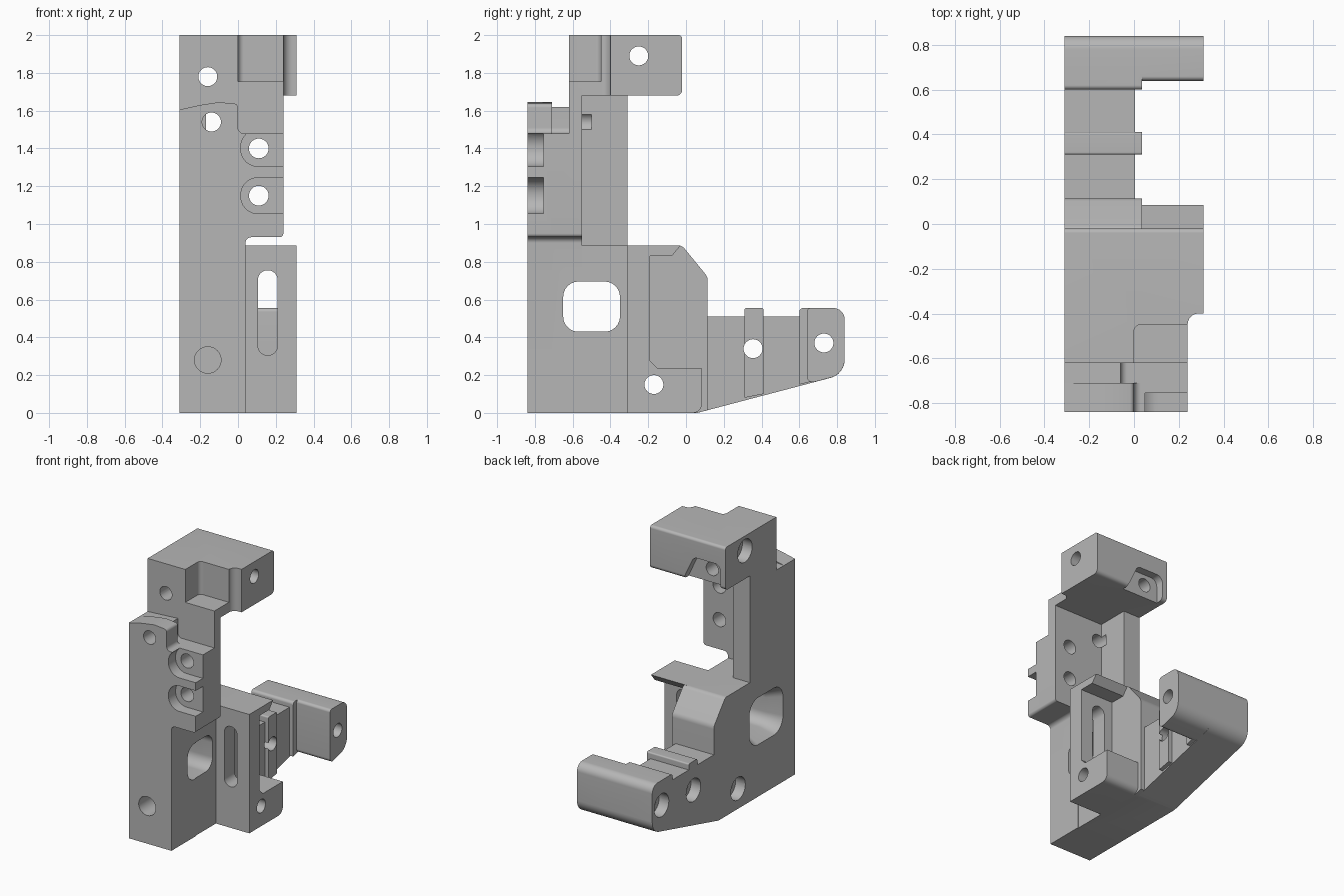
import bpy, bmesh, math
from mathutils import Vector

cube = bpy.data.objects.get("Cube")
if cube:
    bpy.data.objects.remove(cube, do_unlink=True)

grey = bpy.data.materials.new("plain grey")
grey.use_nodes = True
grey.diffuse_color = (0.47, 0.47, 0.47, 1)
grey.node_tree.nodes["Principled BSDF"].inputs["Base Color"].default_value = (0.47, 0.47, 0.47, 1)


def rounded(points, steps=8):
    """Outline with corners (u, v, optional radius) rounded into arcs."""
    out = []
    for i, corner in enumerate(points):
        p = Vector((corner[0], corner[1], 0))
        if len(corner) < 3:
            out.append(p)
            continue
        before, after = points[i - 1], points[(i + 1) % len(points)]
        d1 = (Vector((before[0], before[1], 0)) - p).normalized()
        d2 = (Vector((after[0], after[1], 0)) - p).normalized()
        half = d1.angle(d2) / 2
        r = corner[2]
        centre = p + (d1 + d2).normalized() * r / math.sin(half)
        a = p + d1 * r / math.tan(half) - centre
        b = p + d2 * r / math.tan(half) - centre
        out += [centre + a.lerp(b, k / steps).normalized() * r for k in range(steps + 1)]
    return out


def prism(axis, points, lo, hi, grow=1.0, name="solid"):
    """Extrude an outline along an axis; grow scales the low end."""
    outline = rounded(points)
    mid = sum(outline, Vector((0, 0, 0))) / len(outline)
    place = {"x": lambda u, v, w: (w, u, v),
             "y": lambda u, v, w: (u, w, v),
             "z": lambda u, v, w: (u, v, w)}[axis]
    bm = bmesh.new()
    ends = []
    for w, s in ((lo, grow), (hi, 1.0)):
        ring = [mid + (p - mid) * s for p in outline]
        ends.append([bm.verts.new(place(p.x, p.y, w)) for p in ring])
    for end in ends:
        bm.faces.new(end)
    for i in range(len(outline)):
        bm.faces.new((ends[0][i - 1], ends[0][i], ends[1][i], ends[1][i - 1]))
    bmesh.ops.recalc_face_normals(bm, faces=bm.faces)
    mesh = bpy.data.meshes.new(name)
    bm.to_mesh(mesh)
    bm.free()
    mesh.materials.append(grey)
    obj = bpy.data.objects.new(name, mesh)
    bpy.context.collection.objects.link(obj)
    return obj


def rect(u0, u1, v0, v1, *r):
    return [(u0, v0, *r), (u1, v0, *r), (u1, v1, *r), (u0, v1, *r)]


def box(x0, x1, y0, y1, z0, z1):
    return prism("z", rect(x0, x1, y0, y1), z0, z1)


def bore(axis, u, v, r, lo, hi):
    return prism(axis, rect(u - r, u + r, v - r, v + r, r * 0.99), lo, hi)


def combine(target, tool, operation):
    mod = target.modifiers.new("combine", "BOOLEAN")
    mod.operation = operation
    mod.solver = "EXACT"
    mod.object = tool
    bpy.ops.object.select_all(action="DESELECT")
    target.select_set(True)
    bpy.context.view_layer.objects.active = target
    bpy.ops.object.modifier_apply(modifier=mod.name)


L = -0.31   # outer side plane shared by every part
R = 0.31

# Front column: tall face with arched top, stepped flange, back plate and side wall
front_column = [
    prism("y", [(L, 0), (0.04, 0), (0.04, 0.93, 0.03), (0.24, 0.93, 0.02), (0.24, 1.48),
                (0, 1.48, 0.03), (0, 1.635, 0.02), (-0.1, 1.645), (-0.2, 1.63), (L, 1.605)],
          -0.84, -0.71),
    prism("y", [(L, 0), (0.04, 0), (0.04, 0.93, 0.03), (0.24, 0.93, 0.02), (0.24, 1.48),
                (-0.06, 1.48, 0.03), (-0.06, 1.62), (L, 1.605)], -0.71, -0.55),
    box(L, 0.24, -0.62, -0.55, 1.4, 1.72),
    box(L, -0.17, -0.62, -0.31, 0.8, 1.72),
]

# Lower block: chamfered body, slotted plate, foot and small top flange
lower_block = [
    prism("x", [(-0.55, 0), (0.06, 0), (0.115, 0.015), (0.115, 0.72, 0.06),
                (-0.02, 0.885, 0.04), (-0.55, 0.885)], L, 0.035),
    box(0, R, -0.31, -0.19, 0, 0.885),
    prism("x", [(-0.31, 0), (0.085, 0, 0.05), (0.085, 0.235), (-0.15, 0.235),
                (-0.19, 0.275), (-0.31, 0.275)], 0, R),
    prism("x", [(-0.31, 0.83), (-0.075, 0.83), (-0.03, 0.885), (-0.31, 0.885)], 0, R),
]

# Top block: stepped head with a corner pocket and its floor
top_block = [
    prism("z", [(L, -0.62), (0, -0.62), (0, -0.45, 0.03), (0.24, -0.45), (0.24, -0.4, 0.048),
                (R, -0.4), (R, -0.02), (L, -0.02)], 1.68, 2),
    box(L, 0.24, -0.62, -0.4, 1.68, 1.755),
]

# Rear arm: tapered beam, raised tab and cross block at the end
rear_arm = [
    prism("x", [(0.06, 0), (0.84, 0.205, 0.1), (0.84, 0.555, 0.06), (0.6, 0.555, 0.02),
                (0.6, 0.51), (0.06, 0.51)], L, 0.005),
    prism("x", [(0.31, 0.08), (0.41, 0.1), (0.41, 0.555, 0.01), (0.31, 0.555, 0.01)], L, 0.035),
    prism("x", [(0.6, 0.15), (0.7, 0.175), (0.7, 0.555), (0.6, 0.555, 0.02)], L, 0.035),
    prism("x", [(0.64, 0.154, 0.03), (0.84, 0.205, 0.1), (0.84, 0.555, 0.06),
                (0.64, 0.555, 0.02)], L, R),
]

# Side-to-side screw holes with wide counterbores on the outer side
cutters = []
for y, z in ((-0.17, 0.15), (0.355, 0.34), (0.73, 0.37), (-0.25, 1.89)):
    cutters += [bore("x", y, z, 0.05, -0.4, 0.4), bore("x", y, z, 0.085, -0.4, -0.23)]

# Front-to-back holes
for x, z, r, back in ((0.11, 1.4, 0.052, -0.5), (0.11, 1.15, 0.052, -0.5),
                      (-0.14, 1.54, 0.05, -0.5), (-0.16, 1.78, 0.05, 0.1),
                      (-0.16, 0.28, 0.07, -0.6)):
    cutters.append(bore("y", x, z, r, -0.9, back))

# Rounded window flaring outward, long slot, scallops and rear recess
cutters += [
    prism("x", rect(-0.65, -0.35, 0.43, 0.695, 0.08), -0.4, 0.1),
    prism("x", rect(-0.65, -0.35, 0.43, 0.695, 0.08), -0.32, -0.2, 1.35),
    prism("y", rect(0.105, 0.21, 0.305, 0.755, 0.052), -0.35, -0.15),
    prism("y", [(0.015, 1.305, 0.09), (0.3, 1.305), (0.3, 1.5), (0.015, 1.5, 0.09)], -0.9, -0.755),
    prism("y", [(0.015, 1.055, 0.09), (0.3, 1.055), (0.3, 1.245), (0.015, 1.245, 0.09)], -0.9, -0.755),
    prism("y", [(-0.27, 1.6), (0.03, 1.6), (0.03, 1.69), (-0.05, 1.86, 0.05), (-0.27, 1.86, 0.05)],
          -0.08, 0.05),
]

head_limit = prism("x", [(-0.62, 1.68), (-0.02, 1.68, 0.03), (-0.02, 2, 0.02), (-0.62, 2)], -0.5, 0.5)

parts = {"front_column": front_column, "lower_block": lower_block,
         "top_block": top_block, "rear_arm": rear_arm}
for name, solids in parts.items():
    body = solids[0]
    body.name = name
    for extra in solids[1:]:
        combine(body, extra, "UNION")
        bpy.data.objects.remove(extra, do_unlink=True)
    if name == "top_block":
        combine(body, head_limit, "INTERSECT")
    for cutter in cutters:
        combine(body, cutter, "DIFFERENCE")
    bpy.ops.object.shade_smooth_by_angle(angle=math.radians(30))

for helper in cutters + [head_limit]:
    bpy.data.objects.remove(helper, do_unlink=True)
